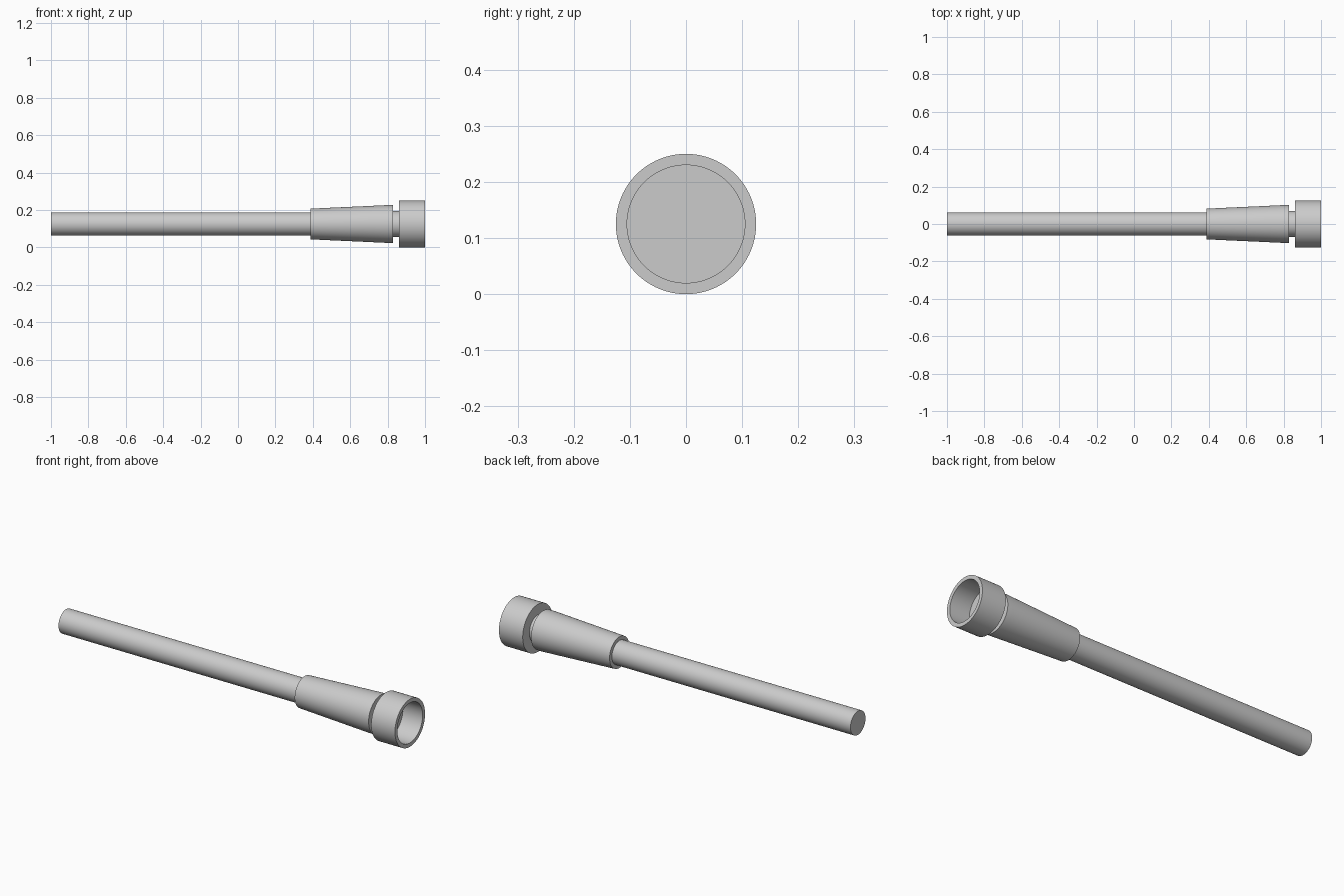
import bpy, bmesh, math
from mathutils import Matrix, Vector

cube = bpy.data.objects.get("Cube")
if cube:
    bpy.data.objects.remove(cube, do_unlink=True)

SIDES = 96
AXIS_Z = 0.125

grey = bpy.data.materials.new("light_grey")
grey.use_nodes = True
colour = (0.6, 0.6, 0.6, 1)
grey.diffuse_color = colour
grey.node_tree.nodes["Principled BSDF"].inputs["Base Color"].default_value = colour


def turned(name, profile):
    """Revolve (x, radius) points around the long axis; end points are closed by caps."""
    bm = bmesh.new()
    rings = []
    for x, r in profile:
        ring = []
        for i in range(SIDES):
            a = math.tau * i / SIDES
            ring.append(bm.verts.new((x, r * math.cos(a), AXIS_Z + r * math.sin(a))))
        rings.append(ring)
    for a, b in zip(rings, rings[1:]):
        for i in range(SIDES):
            j = (i + 1) % SIDES
            bm.faces.new((a[i], a[j], b[j], b[i]))
    bm.faces.new(rings[0])
    bm.faces.new(rings[-1])
    bmesh.ops.recalc_face_normals(bm, faces=bm.faces)
    mesh = bpy.data.meshes.new(name)
    bm.to_mesh(mesh)
    bm.free()
    mesh.materials.append(grey)
    obj = bpy.data.objects.new(name, mesh)
    bpy.context.collection.objects.link(obj)
    bpy.ops.object.select_all(action='DESELECT')
    obj.select_set(True)
    bpy.context.view_layer.objects.active = obj
    bpy.ops.object.shade_smooth_by_angle(angle=math.radians(30))
    return obj


# Long plain rod
turned("rod", [(-1, 0.0625), (0.39, 0.0625)])

# Tapered sleeve with a short straight band at its wide end
turned("tapered_sleeve", [(0.387, 0.082), (0.80, 0.101), (0.83, 0.101)])

# Narrow neck joining sleeve and socket
turned("neck", [(0.83, 0.07), (0.862, 0.07)])

# Open socket: outer wall, rim, inner wall and floor
turned("socket", [(0.862, 0.125), (1, 0.125), (1, 0.105), (0.885, 0.105)])
